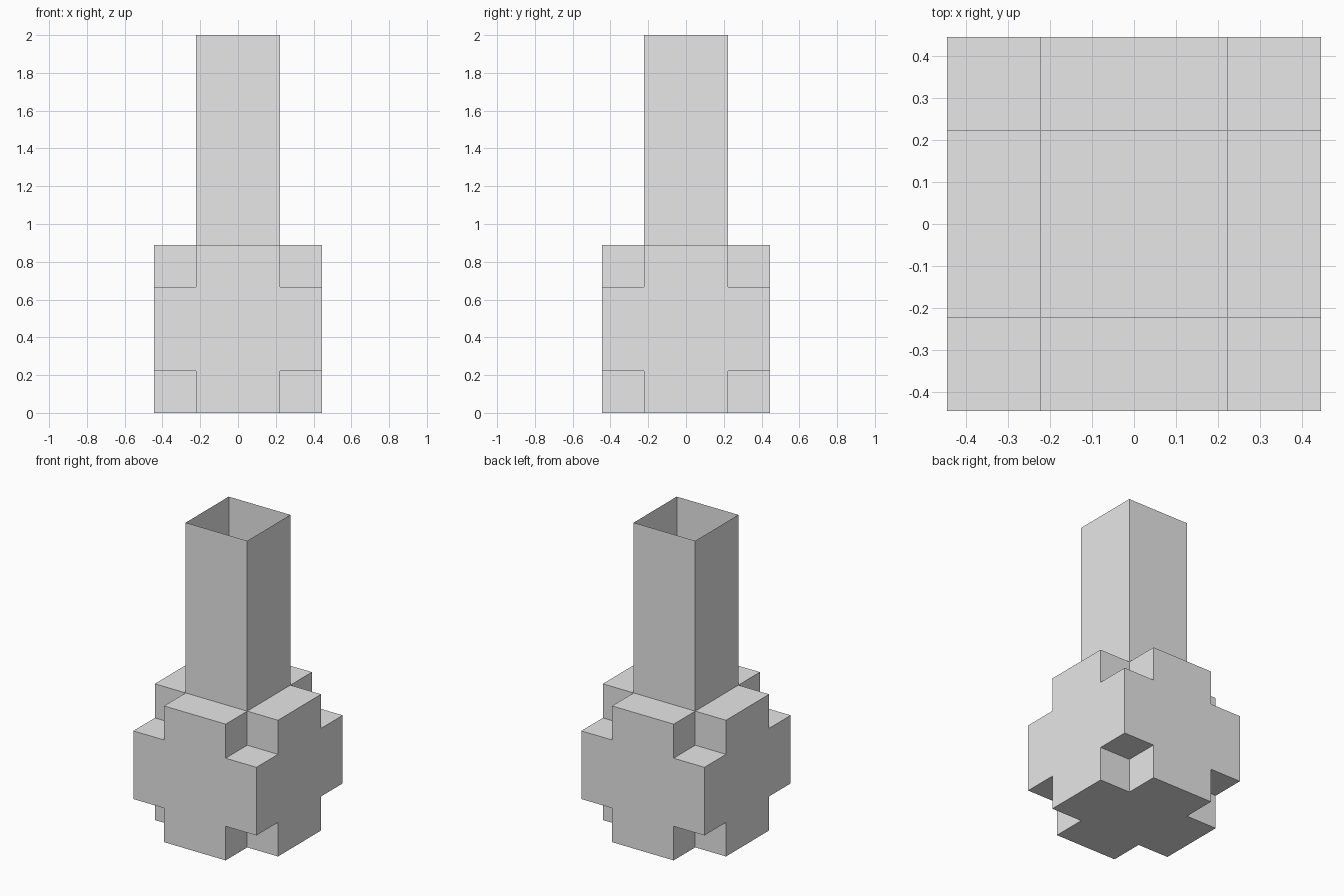
import bpy, bmesh, math
from itertools import product
from mathutils import Vector

if "Cube" in bpy.data.objects:
    bpy.data.objects.remove(bpy.data.objects["Cube"])

U = 2 / 9                      # one grid unit
STOPS = (-2, -1, 1, 2)         # cell borders along each axis

grey = bpy.data.materials.new("plain grey")
grey.use_nodes = True
grey.diffuse_color = (0.8, 0.8, 0.8, 1)
grey.node_tree.nodes["Principled BSDF"].inputs["Base Color"].default_value = grey.diffuse_color


def finish(name, bm):
    """Weld, merge flat regions and make the object."""
    bmesh.ops.remove_doubles(bm, verts=bm.verts, dist=0.001)
    bmesh.ops.dissolve_limit(bm, angle_limit=math.radians(1),
                             verts=bm.verts, edges=bm.edges)
    mesh = bpy.data.meshes.new(name)
    bm.to_mesh(mesh)
    bm.free()
    mesh.materials.append(grey)
    obj = bpy.data.objects.new(name, mesh)
    bpy.context.collection.objects.link(obj)
    return obj


def add_side(bm, low, high, axis, sign):
    """One outward-facing rectangle of the box low..high."""
    a, b = (axis + 1) % 3, (axis + 2) % 3
    corners = []
    for i, j in ((0, 0), (1, 0), (1, 1), (0, 1))[::sign]:
        p = Vector()
        p[axis] = (high if sign > 0 else low)[axis]
        p[a] = (low, high)[i][a]
        p[b] = (low, high)[j][b]
        corners.append(bm.verts.new(p * U))
    bm.faces.new(corners)


# Hollow body: a cube with its eight corners notched out, open under the neck
cells = {c for c in product(range(3), repeat=3) if 1 in c}
bm = bmesh.new()
for cell in sorted(cells):
    low = Vector([STOPS[i] for i in cell])
    high = Vector([STOPS[i + 1] for i in cell])
    for axis, sign in product(range(3), (-1, 1)):
        beside = list(cell)
        beside[axis] += sign
        opening = cell == (1, 1, 2) and axis == 2 and sign == 1
        if tuple(beside) not in cells and not opening:
            add_side(bm, low, high, axis, sign)
body = finish("notched_body", bm)
body.location.z = 2 * U

# Neck: square thin-walled tube, open at both ends
bm = bmesh.new()
for axis, sign in product((0, 1), (-1, 1)):
    add_side(bm, Vector((-1, -1, 4)), Vector((1, 1, 9)), axis, sign)
finish("square_neck", bm)
